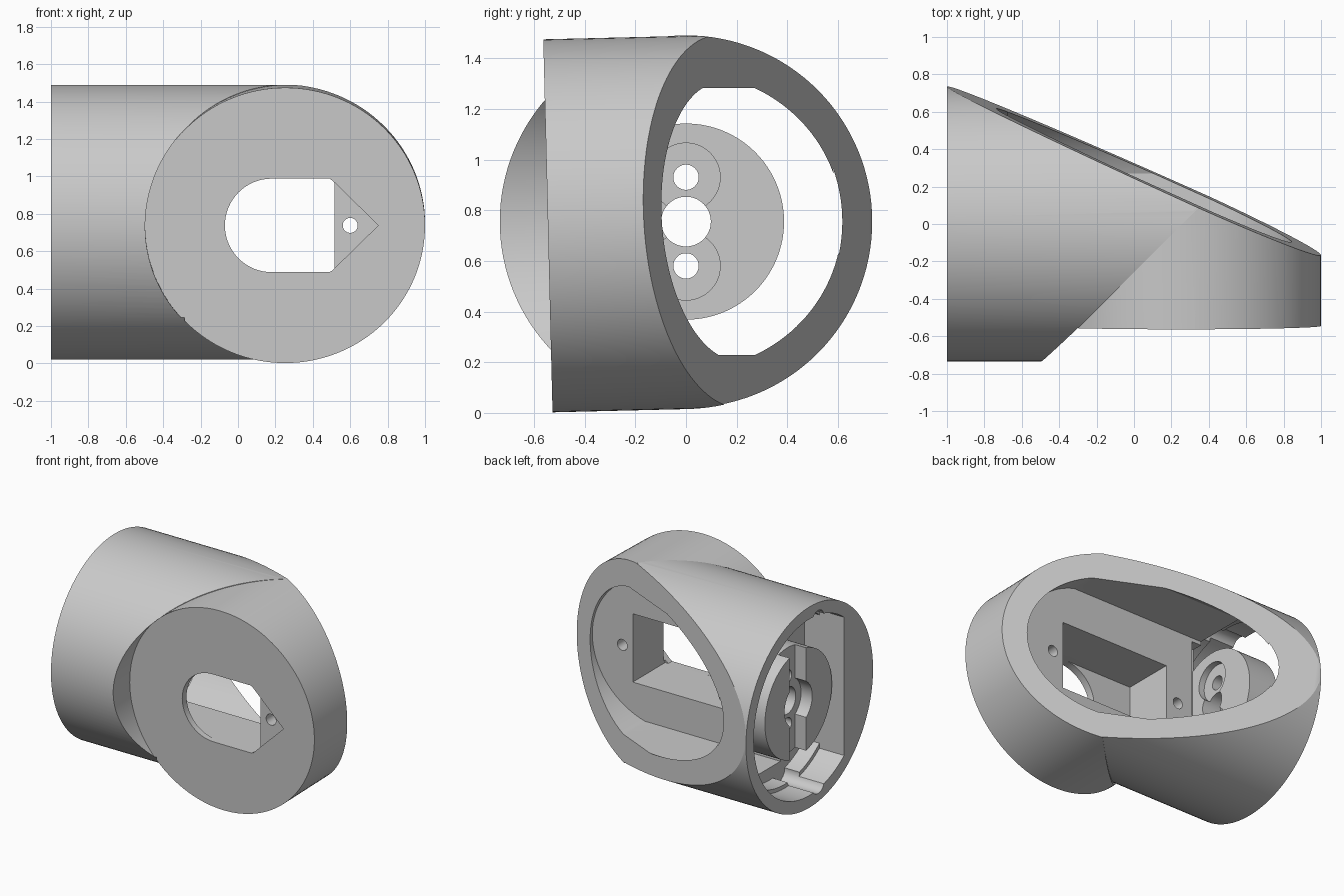
import bpy, bmesh, math
from mathutils import Vector, Matrix

if "Cube" in bpy.data.objects:
    bpy.data.objects.remove(bpy.data.objects["Cube"], do_unlink=True)

grey = bpy.data.materials.new("warm_grey")
grey.use_nodes = True
grey.diffuse_color = (0.59, 0.59, 0.59, 1)
grey.node_tree.nodes["Principled BSDF"].inputs["Base Color"].default_value = (0.59, 0.59, 0.59, 1)

ZC = 0.755                                  # height of the main tube's axis
TILT = math.radians(1.4)
SIDE = Vector((0, math.cos(TILT), math.sin(TILT)))   # axis of the front branch
FRONT = Vector((0.2525, -0.543, 0.738))     # centre of the front face
X = Vector((1, 0, 0))
Y = Vector((0, 1, 0))


def finish(bm, name, clips=()):
    """Clip a closed mesh by planes (point, normal pointing to the removed side)."""
    for point, normal in clips:
        geom = bm.verts[:] + bm.edges[:] + bm.faces[:]
        cut = bmesh.ops.bisect_plane(bm, geom=geom, plane_co=point, plane_no=normal,
                                     clear_outer=True, dist=1e-6)
        edges = [e for e in cut["geom_cut"] if isinstance(e, bmesh.types.BMEdge)]
        bmesh.ops.holes_fill(bm, edges=edges, sides=0)
    bmesh.ops.recalc_face_normals(bm, faces=bm.faces[:])
    mesh = bpy.data.meshes.new(name)
    bm.to_mesh(mesh)
    bm.free()
    mesh.materials.append(grey)
    ob = bpy.data.objects.new(name, mesh)
    bpy.context.collection.objects.link(ob)
    return ob


def rod(name, start, axis, length, radius, clips=(), sides=128, flatten=1.0):
    """Cylinder from start along axis; flatten scales its height."""
    bm = bmesh.new()
    turn = axis.to_track_quat('Z', 'Y').to_matrix().to_4x4()
    bmesh.ops.create_cone(bm, cap_ends=True, segments=sides, radius1=radius,
                          radius2=radius, depth=length, matrix=turn)
    bmesh.ops.scale(bm, verts=bm.verts[:], vec=(1, 1, flatten))
    bmesh.ops.translate(bm, verts=bm.verts[:], vec=Vector(start) + axis * length / 2)
    return finish(bm, name, clips)


def box(name, low, high):
    low, high = Vector(low), Vector(high)
    bm = bmesh.new()
    bmesh.ops.create_cube(bm, size=1, matrix=Matrix.Translation((low + high) / 2)
                          @ Matrix.Diagonal((*(high - low), 1)))
    return finish(bm, name)


def prism(name, outline, y0, y1):
    """Extrude an x-z outline along y."""
    bm = bmesh.new()
    face = bm.faces.new([bm.verts.new((x, y0, z)) for x, z in outline])
    new = bmesh.ops.extrude_face_region(bm, geom=[face])["geom"]
    bmesh.ops.translate(bm, verts=[v for v in new if isinstance(v, bmesh.types.BMVert)],
                        vec=(0, y1 - y0, 0))
    return finish(bm, name)


def combine(target, tool, operation='DIFFERENCE'):
    mod = target.modifiers.new("combine", 'BOOLEAN')
    mod.operation, mod.solver, mod.object = operation, 'EXACT', tool
    bpy.context.view_layer.objects.active = target
    bpy.ops.object.modifier_apply(modifier=mod.name)
    bpy.data.objects.remove(tool, do_unlink=True)


# Mitre between the tubes, and the slanted back opening that leans up slightly
mitre = Vector((FRONT.x, 0, ZC))
mitre_n = Vector((1, -1, 0)).normalized()
slant = (Vector((-1, 0.738, ZC)), Vector((0.412, 0.911, 0.055)))
lap = mitre_n * 0.004

# Outer shell: main tube, saddle cut in front of the branch, then the branch
body = rod("housing", (-1, 0, ZC), X, 2.5, 0.735, [(mitre + lap, mitre_n), slant])
combine(body, rod("saddle", FRONT, -SIDE, 0.6, 0.749, flatten=0.985))
branch = rod("branch", FRONT - SIDE * 0.002, SIDE, 2, 0.7475,
             [(mitre - lap, -mitre_n), slant], flatten=0.985)
combine(body, branch, 'UNION')

# Cavity: mitred oval inner tubes with flattened top and bottom
flats = [(Vector((0, 0, ZC + s * 0.527)), Vector((0, 0, s))) for s in (1, -1)]
floor = -0.12
combine(body, rod("cavity_side", (-0.72, 0, ZC), X, 2.2, 0.615, flats
                  + [(mitre + lap, mitre_n), (Vector((0, floor, 0)), -Y)], flatten=0.955))
combine(body, rod("cavity_back", (FRONT.x, floor, ZC), Y, 1.5, 0.59,
                  flats + [(mitre - lap, -mitre_n)], flatten=0.93))

# End chamber with a flat side wall, stepped in radius, and a notch behind it
for length, radius in ((0.3, 0.645), (0.42, 0.617)):
    combine(body, rod("end_chamber", (-1.1, 0, ZC), X, length, radius,
                      [(Vector((0, -0.4, 0)), -Y)]))
combine(body, box("notch", (-0.7, -0.2, ZC - 0.5), (-0.6, 0, ZC + 0.5)))

# Cable grooves at the top and bottom of the end chamber
for s in (1, -1):
    combine(body, rod("groove", (-1.1, -0.1, ZC + s * 0.6), X, 0.42, 0.07, sides=32))

# Motor pocket behind the front wall, with a rounded window through it
zf = 0.738
combine(body, box("motor_pocket", (-0.38, -0.495, zf - 0.25), (0.515, 0, zf + 0.25)))
arc = [(0.18 + 0.25 * math.cos(a), zf + 0.25 * math.sin(a))
       for a in (math.pi * (0.5 + i / 32) for i in range(33))]
window = arc + [(0.49, zf - 0.25), (0.515, zf - 0.23), (0.515, zf + 0.23), (0.49, zf + 0.25)]
combine(body, prism("window", window, -0.8, -0.4))

# Pointed recess beside the window, and the two screw holes
combine(body, prism("recess", [(0.5, zf - 0.245), (0.75, zf), (0.5, zf + 0.245)], -0.8, -0.475))
combine(body, rod("screw_hole", (0.6, -0.8, zf), Y, 0.9, 0.04, sides=32))
combine(body, rod("screw_hole", (-0.48, -0.42, zf), Y, 0.5, 0.04, sides=32))

# Arm disc inside the end chamber, with a slot and screw seats
disc = rod("arm_disc", (-0.91, 0, ZC), X, 0.235, 0.387)
combine(disc, box("arm_slot", (-1, -0.09, ZC - 0.5), (-0.82, 0.1, ZC + 0.5)))
combine(disc, rod("hub_seat", (-1, 0, ZC), X, 0.18, 0.16, sides=64))
for s in (1, -1):
    combine(disc, rod("counterbore", (-0.72, 0, ZC + s * 0.175), X, 0.2, 0.135, sides=64))
    combine(disc, rod("arm_hole", (-1.1, 0, ZC + s * 0.175), X, 0.6, 0.05, sides=32))
combine(disc, rod("hub_hole", (-1.1, 0, ZC), X, 0.6, 0.098, sides=64))

for ob in (body, disc):
    bpy.ops.object.select_all(action='DESELECT')
    ob.select_set(True)
    bpy.context.view_layer.objects.active = ob
    bpy.ops.object.shade_smooth_by_angle(angle=math.radians(25))
